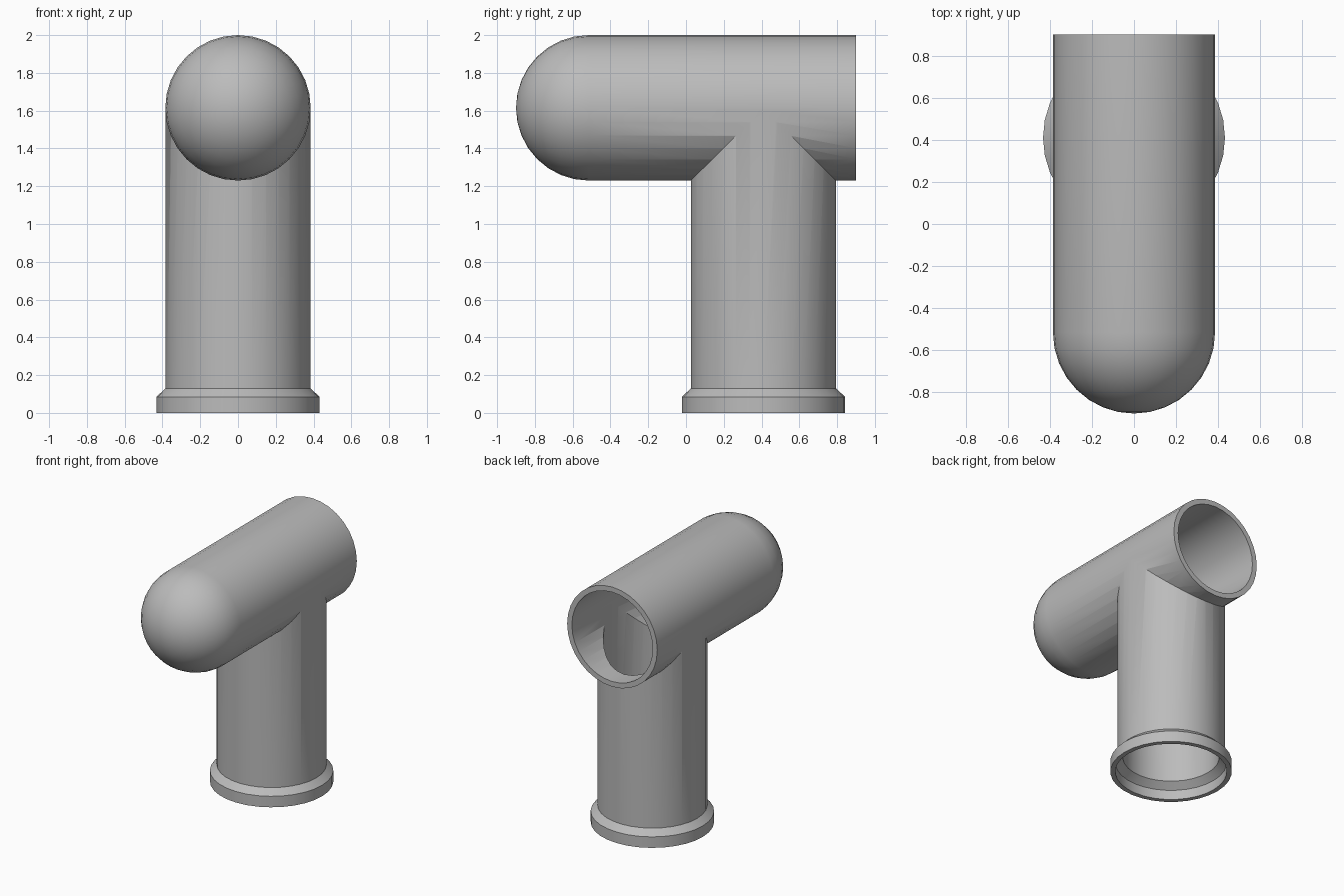
import bpy, bmesh, math
from mathutils import Matrix

cube = bpy.data.objects.get("Cube")
if cube:
    bpy.data.objects.remove(cube, do_unlink=True)

SIDES = 32
AXIS_Z = 1.615      # height of the horizontal pipe's centre line
STEM_Y = 0.41       # position of the upright pipe
OUTER, INNER = 0.385, 0.345

grey = bpy.data.materials.new("pipe grey")
grey.use_nodes = True
grey.diffuse_color = (0.5, 0.5, 0.5, 1)
grey.node_tree.nodes["Principled BSDF"].inputs["Base Color"].default_value = (0.5, 0.5, 0.5, 1)


def lathe(name, profile, matrix):
    """Closed solid from (radius, height) points turned about z."""
    bm = bmesh.new()
    rings = []
    for r, h in profile:
        if r == 0:
            rings.append([bm.verts.new((0, 0, h))])
        else:
            angles = [math.tau * i / SIDES for i in range(SIDES)]
            rings.append([bm.verts.new((r * math.cos(a), r * math.sin(a), h)) for a in angles])
    for low, high in zip(rings, rings[1:]):
        for i in range(SIDES):
            j = (i + 1) % SIDES
            if len(high) == 1:
                bm.faces.new((low[i], low[j], high[0]))
            else:
                bm.faces.new((low[i], low[j], high[j], high[i]))
    for ring in (rings[0], rings[-1]):
        if len(ring) > 1:
            bm.faces.new(ring)
    bmesh.ops.recalc_face_normals(bm, faces=bm.faces)
    bm.transform(matrix)
    mesh = bpy.data.meshes.new(name)
    bm.to_mesh(mesh)
    bm.free()
    mesh.materials.append(grey)
    obj = bpy.data.objects.new(name, mesh)
    bpy.context.collection.objects.link(obj)
    return obj


def combine(target, other, operation):
    """Apply a boolean and remove the helper."""
    mod = target.modifiers.new("join", 'BOOLEAN')
    mod.object, mod.operation, mod.solver = other, operation, 'EXACT'
    bpy.ops.object.select_all(action='DESELECT')
    bpy.context.view_layer.objects.active = target
    target.select_set(True)
    bpy.ops.object.modifier_apply(modifier=mod.name)
    bpy.data.objects.remove(other, do_unlink=True)


def domed_profile(r, back):
    """Straight pipe from the open back to a round front cap."""
    dome = [(r * math.cos(a), 0.515 + r * math.sin(a))
            for a in (math.pi / 2 * i / 8 for i in range(8))]
    return [(r, back)] + dome + [(0, 0.515 + r)]


along = Matrix.Translation((0, 0, AXIS_Z)) @ Matrix.Rotation(math.pi / 2, 4, 'X')
upright = Matrix.Translation((0, STEM_Y, 0))

# Outer shell: domed horizontal pipe and flared upright pipe
tee = lathe("pipe_tee", domed_profile(OUTER, -0.9), along)
stem = lathe("upright_pipe", [(0.432, 0), (0.432, 0.085), (OUTER - 0.001, 0.13),
                              (OUTER - 0.001, AXIS_Z - 0.01)], upright)
combine(tee, stem, 'UNION')

# Hollow inside: matching bore with a stepped socket at the foot
bore = lathe("bore", domed_profile(INNER, -1), along)
socket = lathe("socket", [(0.397, -0.1), (0.397, 0.075), (INNER - 0.001, 0.12),
                          (INNER - 0.001, AXIS_Z - 0.01)], upright)
combine(bore, socket, 'UNION')
combine(tee, bore, 'DIFFERENCE')

bpy.ops.object.shade_smooth_by_angle(angle=math.radians(30))
